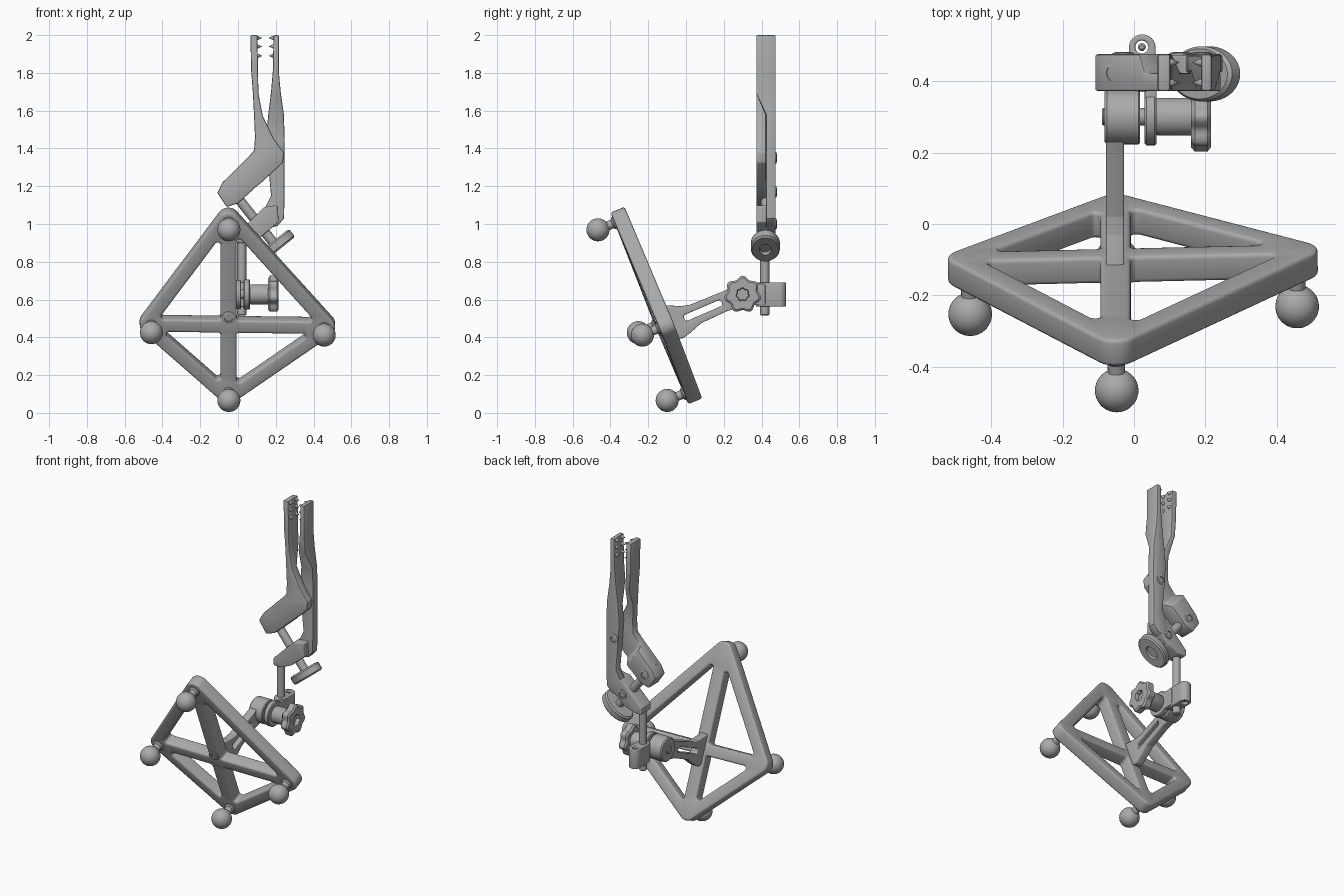
import bpy, bmesh, math
from mathutils import Vector, Matrix

cube = bpy.data.objects.get("Cube")
if cube:
    bpy.data.objects.remove(cube)

grey = bpy.data.materials.new("plain_grey")
grey.use_nodes = True
grey.diffuse_color = (0.4, 0.4, 0.4, 1)
grey.node_tree.nodes["Principled BSDF"].inputs["Base Color"].default_value = (0.4, 0.4, 0.4, 1)
parts = []


def finish(name, bm, matrix=None):
    bmesh.ops.remove_doubles(bm, verts=bm.verts, dist=1e-5)
    bmesh.ops.recalc_face_normals(bm, faces=bm.faces)
    mesh = bpy.data.meshes.new(name)
    bm.to_mesh(mesh)
    bm.free()
    mesh.materials.append(grey)
    obj = bpy.data.objects.new(name, mesh)
    obj.matrix_world = matrix or Matrix()
    bpy.context.collection.objects.link(obj)
    parts.append(obj)
    return obj


def along(origin, direction):
    turn = Vector(direction).to_track_quat('Z', 'Y').to_matrix().to_4x4()
    return Matrix.Translation(origin) @ turn


def basis(x, y, z, origin):
    m = Matrix((x, y, z)).transposed().to_4x4()
    return Matrix.Translation(origin) @ m


def lathe(name, profile, matrix, shape=lambda a: 1, steps=40):
    """Revolve (radius, height) pairs; shape varies the radius with the angle."""
    bm = bmesh.new()
    rings = []
    for r, h in profile:
        ring = []
        for i in range(steps):
            a = math.tau * i / steps
            k = r * shape(a)
            ring.append(bm.verts.new((k * math.cos(a), k * math.sin(a), h)))
        rings.append(ring)
    for low, high in zip(rings, rings[1:]):
        for i in range(steps):
            j = (i + 1) % steps
            bm.faces.new((low[i], low[j], high[j], high[i]))
    return finish(name, bm, matrix)


def rod(name, start, end, r, ease=0.005):
    start, end = Vector(start), Vector(end)
    n = (end - start).length
    profile = [(0, 0), (r - ease, 0), (r, ease), (r, n - ease), (r - ease, n), (0, n)]
    return lathe(name, profile, along(start, end - start))


def socket(name, at, direction, r):
    """Raised ring with a recessed middle."""
    profile = [(r, -0.01), (r, 0.003), (r * .65, 0.006), (r * .6, -0.004), (0, -0.004)]
    return lathe(name, profile, along(at, direction), steps=24)


def outline(pts, dists, r, inset):
    """Offset every edge of a counter-clockwise polygon inward, then fillet the corners."""
    pts = [Vector(p) for p in pts]
    n = len(pts)
    dirs = [(pts[(i + 1) % n] - pts[i]).normalized() for i in range(n)]
    corners = []
    for i in range(n):
        a, b = dirs[i - 1], dirs[i]
        pa = pts[i] + Vector((-a.y, a.x)) * (dists[i - 1] + inset)
        pb = pts[i] + Vector((-b.y, b.x)) * (dists[i] + inset)
        t = (pb - pa).cross(b) / a.cross(b)
        corners.append(pa + a * t)
    loop = []
    for i, p in enumerate(corners):
        a, b = -dirs[i - 1], dirs[i]
        rad = r - inset if dirs[i - 1].cross(b) > 0 else r + inset
        half = a.angle(b) / 2
        centre = p + (a + b).normalized() * rad / math.sin(half)
        d0 = p + a * rad / math.tan(half) - centre
        d1 = p + b * rad / math.tan(half) - centre
        for s in range(9):
            loop.append(centre + d0.lerp(d1, s / 8).normalized() * rad)
    return loop


def slab(name, shapes, half, bevel, matrix):
    """Flat rounded plate; the first shape is the outside and the others are holes."""
    bm = bmesh.new()
    arc = [math.pi / 2 * s / 3 for s in range(4)]
    levels = [(bevel * (1 - math.sin(a)), -half + bevel * (1 - math.cos(a))) for a in arc]
    levels += [(i, -h) for i, h in reversed(levels)]
    caps = [[], []]
    for k, (pts, dists, r) in enumerate(shapes):
        sign = -1 if k else 1
        loops = [[bm.verts.new((p.x, p.y, h)) for p in outline(pts, dists, r, sign * i)]
                 for i, h in levels]
        n = len(loops[0])
        for low, high in zip(loops, loops[1:]):
            for i in range(n):
                j = (i + 1) % n
                bm.faces.new((low[i], low[j], high[j], high[i]))
        for cap, loop in zip(caps, (loops[0], loops[-1])):
            cap += [bm.edges.get((loop[i - 1], loop[i])) for i in range(n)]
    for cap, z in zip(caps, (-1, 1)):
        bmesh.ops.triangle_fill(bm, use_beauty=True, edges=cap, normal=(0, 0, z))
    return finish(name, bm, matrix)


def lever(name, stations):
    """Skin sections given as left x, left z, right x, right z, front y, back y."""
    bm = bmesh.new()
    rings = []
    for lx, lz, rx, rz, y0, y1 in stations:
        quad = ((lx, y0, lz), (rx, y0, rz), (rx, y1, rz), (lx, y1, lz))
        rings.append([bm.verts.new(p) for p in quad])
    for a, b in zip(rings, rings[1:]):
        for i in range(4):
            bm.faces.new((a[i], a[i - 1], b[i - 1], b[i]))
    bm.faces.new(rings[0])
    bm.faces.new(rings[-1][::-1])
    bmesh.ops.recalc_face_normals(bm, faces=bm.faces)
    sharp = [e for e in bm.edges if e.calc_face_angle(0) > 0.7]
    bmesh.ops.bevel(bm, geom=sharp, offset=0.007, segments=2, profile=0.5, affect='EDGES')
    return finish(name, bm)


# Tilted kite frame with four triangular openings
u = Vector((1, 0.0153, 0.0062)).normalized()
v = Vector((0, -0.376, 0.927)).normalized()
n = u.cross(v)
face = basis(u, v, n, (-0.05, -0.174, 0.505))
kite = [(0, .54), (-.41, -.045), (0, -.435), (.505, -.065)]
hub = (0, -.055)
shapes = [(kite, [-.06] * 4, .06)]
for i in range(4):
    side = [.042, .013, .036] if i % 2 == 0 else [.036, .013, .042]
    shapes.append(([hub, kite[i], kite[(i + 1) % 4]], side, .015))
slab("kite_frame", shapes, 0.04, 0.012, face @ Matrix.Translation((0, 0, -0.04)))
socket("frame_screw", face @ Vector((0, 0, 0)), n, 0.034)

# Ball feet on short necks
for label, (x, y) in zip(("top", "left_side", "bottom", "right_side"), kite):
    at = face @ Matrix.Translation((x, y, 0))
    lathe(label + "_foot_neck", [(.034, -.005), (.034, .006), (.024, .014), (.024, .06)], at)
    ball = [(.061 * math.sin(math.pi * s / 20), .096 - .061 * math.cos(math.pi * s / 20))
            for s in range(21)]
    lathe(label + "_ball_foot", ball, at)

# Slotted arm from the frame to the hinge
sideways = basis((0, 1, 0), (0, 0, 1), (1, 0, 0), (-0.053, 0, 0))
arm = [(-.06, .395), (-.015, .395), (.03, .43), (.08, .475), (.22, .54), (.3, .56),
       (.3, .69), (.2, .645), (.02, .572), (-.03, .565), (-.14, .572)]
slot = [(-.002, .484), (.195, .569), (.182, .6), (-.015, .516)]
slab("slotted_arm", [(arm, [0] * 11, .015), (slot, [0] * 4, .012)], 0.025, 0.005, sideways)

# Hinge stack: hub, axle, sleeve and star knob
hinge = along((0, .30, .627), (1, 0, 0))
lathe("arm_hub", [(0, -.083), (.07, -.083), (.077, -.076), (.077, .012), (.072, .017), (0, .017)],
      hinge)
rod("hinge_axle", (-.09, .30, .627), (.17, .30, .627), .025)
lathe("eye_disc", [(0, .03), (.075, .03), (.08, .035), (.08, .058), (.075, .063), (0, .063)], hinge)
lathe("knob_sleeve", [(0, .063), (.05, .063), (.053, .068), (.053, .165), (0, .165)], hinge)
lathe("star_knob", [(0, .16), (.08, .16), (.091, .17), (.091, .206), (.08, .215), (.034, .215),
                    (.03, .205), (.03, .19), (0, .19)], hinge,
      lambda a: 1 + .09 * math.cos(7 * (a - math.pi / 2)), 112)

# Rod holder behind the hinge and its upright rod
block = [(-.014, .37), (.06, .37), (.06, .53), (-.014, .53)]
bore = [(.004, .477), (.04, .477), (.04, .513), (.004, .513)]
slab("rod_holder", [(block, [0] * 4, .035), (bore, [0] * 4, .0175)], .064, .005,
     Matrix.Translation((0, 0, .627)))
eye_link = [(.30, .57), (.42, .57), (.42, .685), (.30, .685)]
slab("eye_link", [(eye_link, [0] * 4, .01)], .0165, .004,
     basis((0, 1, 0), (0, 0, 1), (1, 0, 0), (.0465, 0, 0)))
rod("holder_screw", (.022, .495, .57), (.022, .495, .68), .011)
rod("upright_rod", (.02, .417, .515), (.02, .417, .93), .024)

# Two clamp levers: full depth at the jaws, half depth where they overlap
F, M, B = .372, .423, .475
lever("left_jaw_lever", [
    (.066, 2, .102, 2, F, B), (.069, 1.82, .106, 1.82, F, B), (.079, 1.69, .108, 1.69, F, B),
    (.085, 1.57, .132, 1.57, F, M), (.09, 1.46, .19, 1.45, F, M), (.085, 1.39, .243, 1.378, F, M),
    (.055, 1.355, .238, 1.325, F, M), (.03, 1.33, .13, 1.225, F, M), (.015, 1.315, .1, 1.2, F, B),
    (-.085, 1.215, 0, 1.11, F, B), (-.11, 1.165, -.06, 1.09, F, B)])
lever("right_jaw_lever", [
    (.188, 2, .217, 2, F, B), (.185, 1.82, .217, 1.8, F, B), (.175, 1.7, .227, 1.69, F, B),
    (.159, 1.57, .243, 1.58, M, B), (.15, 1.46, .247, 1.45, M, B), (.16, 1.31, .246, 1.31, M, B),
    (.175, 1.15, .246, 1.15, M, B), (.14, 1.08, .244, 1.03, M, B), (.13, .97, .21, .99, M, B)])

# Gripping teeth on the inner jaw faces
for z in (1.985, 1.94, 1.89):
    for y in (.395, .452):
        for label, x, d in (("left", .1, 1), ("right", .19, -1)):
            lathe(label + "_jaw_tooth", [(0, -.005), (.013, -.005), (.011, .005), (0, .028)],
                  along((x, y, z), (d, 0, 0)), steps=12)

# Lower clamp block, pivots, and the tightening screw with its oval knob
lower = [(-.008, .9), (.05, .9), (.12, .93), (.215, 1.01), (.21, 1.1), (.14, 1.09), (-.008, .945)]
slab("lower_clamp_block", [(lower, [0] * 7, .012)], .05, .006,
     basis((1, 0, 0), (0, 0, 1), (0, -1, 0), (0, M, 0)))
for label, x, z in (("main", .19, 1.35), ("lower", .13, 1.0), ("upper", -.03, 1.17)):
    socket(label + "_pivot", (x, B, z), (0, 1, 0), .03)
turn = Vector((.62, 0, -.78)).normalized()
rod("tightening_screw", (-.05, M, 1.2), (.2, M, .885), .026)
socket("screw_end", Vector((-.056, M, 1.235)), -turn, .034)
lathe("oval_knob", [(0, -.027), (.1, -.027), (.11, -.018), (.11, .018), (.1, .027), (.045, .027),
                    (.04, .012), (0, .012)], along((.2, M - .003, .885), turn),
      lambda a: 1 / math.hypot(math.cos(a) / .7, math.sin(a)), 56)

# Smooth curved faces and keep the edges crisp
for obj in bpy.context.selected_objects:
    obj.select_set(False)
for obj in parts:
    obj.select_set(True)
bpy.context.view_layer.objects.active = parts[0]
bpy.ops.object.shade_smooth_by_angle(angle=math.radians(35))
